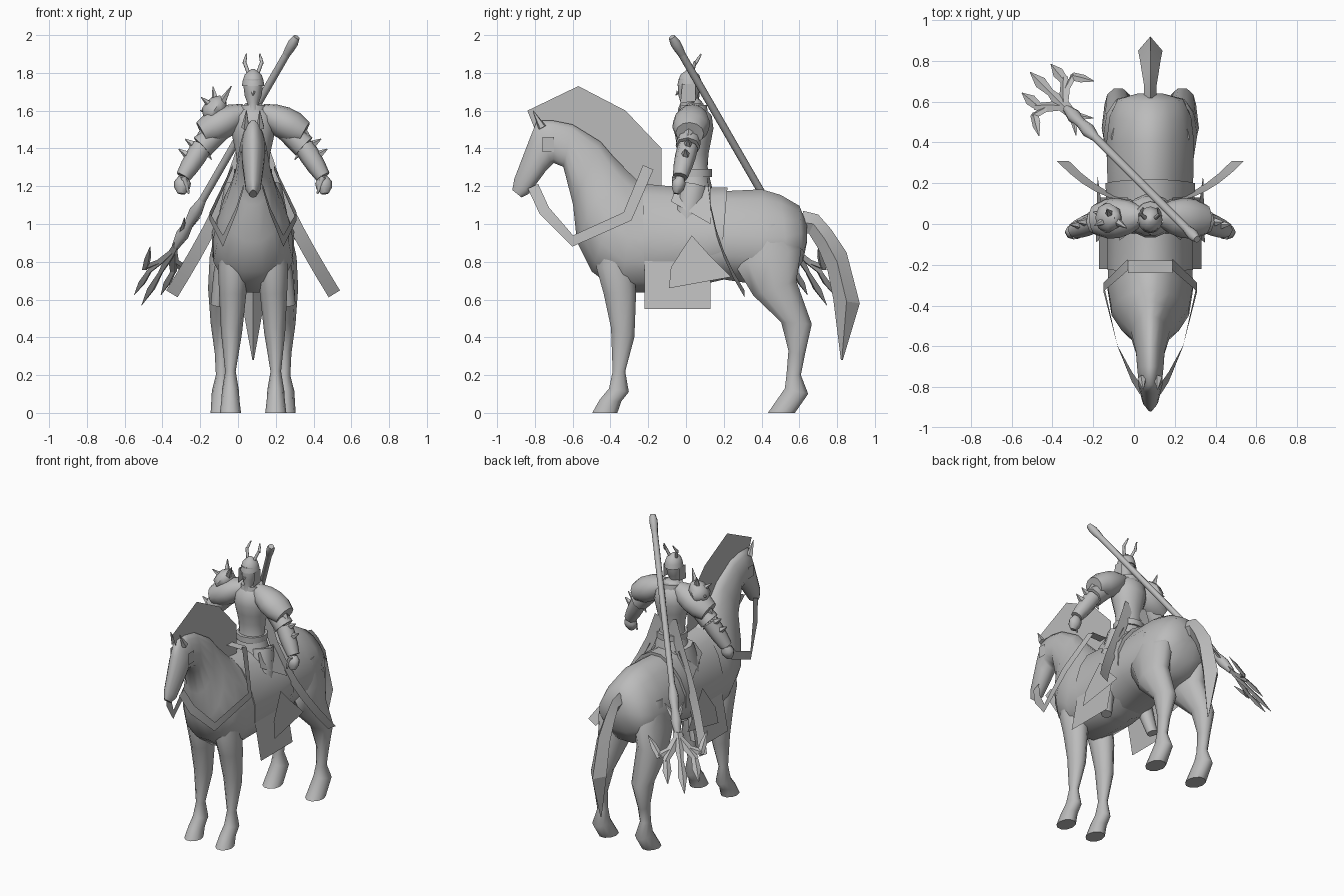
import bpy, bmesh, math
from mathutils import Vector

cube = bpy.data.objects.get("Cube")
if cube:
    bpy.data.objects.remove(cube, do_unlink=True)

CENTRE = 0.08  # centre line of horse and rider
AXIS_X, AXIS_Y, AXIS_Z = Vector((1, 0, 0)), Vector((0, 1, 0)), Vector((0, 0, 1))

grey = bpy.data.materials.new("plain grey")
grey.use_nodes = True
grey.diffuse_color = (0.5, 0.5, 0.5, 1)
grey.node_tree.nodes["Principled BSDF"].inputs["Base Color"].default_value = grey.diffuse_color


def place(point, side):
    """Offset from the centre line, mirrored for the right side."""
    return Vector((CENTRE + side * point[0], point[1], point[2]))


def finish(name, bm, angle=50):
    bmesh.ops.recalc_face_normals(bm, faces=bm.faces)
    mesh = bpy.data.meshes.new(name)
    bm.to_mesh(mesh)
    bm.free()
    mesh.materials.append(grey)
    part = bpy.data.objects.new(name, mesh)
    bpy.context.collection.objects.link(part)
    bpy.ops.object.select_all(action='DESELECT')
    part.select_set(True)
    bpy.context.view_layer.objects.active = part
    bpy.ops.object.shade_smooth_by_angle(angle=math.radians(angle))


def skin(name, ellipses, sides, angle=50, pear=0):
    """Skin ellipses given as centre, axis, axis; pear narrows one edge."""
    bm = bmesh.new()
    turns = [math.tau * i / sides for i in range(sides)]
    loops = [[bm.verts.new(c + u * math.cos(t) * (1 - pear * math.sin(t)) + v * math.sin(t))
              for t in turns] for c, u, v in ellipses]
    for low, high in zip(loops, loops[1:]):
        for i in range(sides):
            j = (i + 1) % sides
            bm.faces.new((low[i], low[j], high[j], high[i]))
    bm.faces.new(loops[0])
    bm.faces.new(loops[-1])
    finish(name, bm, angle)


def loft(name, outline, widths, offset=0, sides=14, angle=50, pear=0):
    """Outline pairs opposite edge points (y z, y z); widths are half widths."""
    ellipses = []
    for i, (row, width) in enumerate(zip(outline, widths)):
        # limbs splay outwards from their root
        x = CENTRE + offset * min(1, 0.8 + i / 20)
        a, b = Vector((x, *row[:2])), Vector((x, *row[2:]))
        ellipses.append(((a + b) / 2, AXIS_X * width, (a - b) / 2))
    skin(name, ellipses, sides, angle, pear)


def leg(name, outline, offset):
    """Loft whose width follows its depth."""
    depths = [math.dist(row[:2], row[2:]) for row in outline]
    loft(name, outline, [min(0.4 * d, 0.09) for d in depths], offset, 10)


def taper(name, start, end, radii, side=1, flat=1, ref=AXIS_Y, sides=8):
    """Straight turned form with evenly spaced radii, flattened along ref."""
    a, b = place(start, side), place(end, side)
    t = (b - a).normalized()
    v = (ref - t * ref.dot(t)).normalized()
    u = t.cross(v)
    last = len(radii) - 1
    skin(name, [(a.lerp(b, i / last), u * r, v * r * flat) for i, r in enumerate(radii)], sides)


def spike(name, start, end, radius, side=1):
    taper(name, start, end, (radius, radius / 10), side, sides=5)


def strip(name, points, axis, half, side):
    """Flat band along points, lying square to the axis."""
    bm = bmesh.new()
    pts = [place(p, side) for p in points]
    pairs = []
    for i, p in enumerate(pts):
        t = pts[min(i + 1, len(pts) - 1)] - pts[max(i - 1, 0)]
        d = t.cross(axis).normalized() * half
        pairs.append((bm.verts.new(p + d), bm.verts.new(p - d)))
    for (a, b), (c, d) in zip(pairs, pairs[1:]):
        bm.faces.new((a, b, d, c))
    finish(name, bm)


def plate(name, outline, reach=0, flare=0, side=1):
    """Flat sheet drawn in y z that leans outwards towards the ground."""
    bm = bmesh.new()
    bm.faces.new([bm.verts.new(place((reach - flare * z, y, z), side)) for y, z in outline])
    finish(name, bm)


# Horse body, neck and head, from rump to muzzle
loft("horse_body", [
    (.64, 1, .64, .9), (.6, 1.1, .62, .8), (.5, 1.16, .55, .7), (.4, 1.19, .4, .67),
    (.2, 1.18, .2, .7), (-.1, 1.18, -.1, .63), (-.25, 1.23, -.35, .63), (-.32, 1.3, -.5, .74),
    (-.38, 1.36, -.58, .9), (-.45, 1.44, -.6, 1.1), (-.6, 1.53, -.65, 1.3),
    (-.7, 1.55, -.7, 1.32), (-.79, 1.55, -.71, 1.31), (-.83, 1.45, -.74, 1.28),
    (-.91, 1.24, -.83, 1.16), (-.92, 1.18, -.87, 1.14)],
    (.06, .16, .2, .215, .21, .2, .21, .19, .14, .095, .07, .065, .06, .06, .04, .02), pear=0.25)
plate("mane", [(-.8, 1.5), (-.84, 1.6), (-.57, 1.73), (-.32, 1.6),
               (-.13, 1.4), (-.13, 1.2), (-.3, 1.2), (-.5, 1.4)])
loft("tail", [(.62, 1.07, .6, .95), (.7, 1.05, .65, .95), (.77, .97, .7, .87),
              (.85, .85, .75, .75), (.92, .58, .78, .6), (.83, .28, .82, .28)],
     (.03, .03, .04, .05, .06, .004), sides=4, angle=20)
loft("saddle", [(-.23, 1.22, -.22, .64), (0, 1.2, 0, .64), (.22, 1.2, .18, .73)],
     (.21, .21, .22), pear=0.2)

# Rider torso and head
taper("torso", (0, .04, 1.1), (0, .04, 1.64),
      (.13, .12, .1, .085, .09, .105, .12, .11, .04), flat=0.9, sides=14)
taper("belt", (0, .04, 1.25), (0, .04, 1.29), (.1, .1), sides=14)
taper("collar", (0, .04, 1.56), (0, .04, 1.63), (.08, .07), sides=12)
taper("head", (0, 0, 1.6), (0, .02, 1.76), (.03, .03, .045, .05, .053), flat=1.15, sides=12)
taper("helmet", (0, .02, 1.73), (0, .02, 1.82), (.06, .055, .045, .01), flat=1.1, sides=12)
spike("nose", (0, -.04, 1.7), (0, -.055, 1.68), .012)

shoulder = Vector((.1, .03, 1.57))
elbow = Vector((.27, .01, 1.41))
wrist = Vector((.37, -.03, 1.25))
fingers = Vector((.38, -.05, 1.16))
hip, knee, heel = Vector((.07, .04, 1.2)), Vector((.13, -.02, .9)), Vector((.19, .05, .57))

for side, label in ((1, "left_"), (-1, "right_")):
    # Horse legs and ears
    leg(label + "front_leg", [
        (-.46, .95, -.3, .95), (-.48, .77, -.27, .77), (-.44, .63, -.26, .63),
        (-.4, .45, -.27, .4), (-.39, .22, -.32, .22), (-.41, .13, -.3, .11),
        (-.46, .07, -.34, .06), (-.5, 0, -.36, 0)], side * .12)
    leg(label + "hind_leg", [
        (.35, 1, .5, 1), (.25, .78, .62, .87), (.35, .62, .59, .7), (.5, .48, .67, .47),
        (.54, .33, .63, .3), (.53, .2, .61, .2), (.52, .13, .65, .1), (.43, 0, .58, 0)],
        side * .165)
    spike(label + "ear", (.04, -.76, 1.51), (.035, -.81, 1.6), .023, side)

    # Tack and hanging cloth
    strip(label + "rein", [(.05, -.81, 1.2), (.09, -.75, 1.07), (.16, -.6, .91),
                           (.23, -.31, 1.04), (.11, -.2, 1.3)], AXIS_X, .03, side)
    strip(label + "rein_bridge", [(.11, -.21, 1.3), (0, -.21, 1.3)], AXIS_Z, .03, side)
    plate(label + "cheek_plate", [(-.76, 1.38), (-.7, 1.38), (-.7, 1.46), (-.76, 1.46)],
          reach=.07, side=side)
    plate(label + "saddle_cloth", [(-.22, 1), (-.22, .55), (.13, .55), (.13, 1)],
          reach=.35, flare=.18, side=side)
    plate(label + "skirt_flap", [(-.09, .66), (-.08, .77), (.03, .94), (.12, .84), (.24, .72)],
          reach=.36, flare=.14, side=side)
    plate(label + "hip_flap", [(-.05, 1.2), (-.08, 1.12), (.13, 1), (.13, 1.2)],
          reach=.71, flare=.5, side=side)
    # Sash tails sweep down, out and back
    steps = [i / 6 for i in range(7)]
    strip(label + "sash", [(.05 + .38 * t, .11 + .2 * t * t, 1.4 - .77 * t ** .8) for t in steps],
          AXIS_Y, .035, side)

    # Rider legs and boots
    taper(label + "thigh", hip, knee, (.08, .08, .05), side)
    taper(label + "shin", knee, heel, (.05, .05, .035), side)
    taper(label + "boot", heel + AXIS_Y * .06, heel - AXIS_Y * .15, (.02, .035, .035, .015), side)

    # Arms and hands
    taper(label + "upper_arm", shoulder, elbow, (.07, .06, .045), side)
    taper(label + "forearm", elbow, wrist, (.045, .05, .035), side)
    taper(label + "hand", wrist, fingers, (.025, .045, .042, .02), side, flat=0.8)
    taper(label + "thumb", wrist - AXIS_Y * .03, fingers - Vector((.04, .01, 0)),
          (.015, .013, .005), side)

    # Shoulder plates, gauntlets and their points
    taper(label + "shoulder_plate", (.04, .04, 1.6), (.27, .02, 1.48),
          (.04, .07, .085, .085, .065), side, flat=1.15, sides=12)
    taper(label + "upper_arm_plate", shoulder.lerp(elbow, .5), elbow, (.06, .065), side)
    taper(label + "gauntlet", elbow, wrist, (.055, .055, .05, .04), side)
    spike(label + "shoulder_tip", (.23, .02, 1.51), (.3, .01, 1.46), .05, side)
    spike(label + "elbow_spike", elbow, elbow - Vector((.05, 0, .07)), .025, side)
    for k in range(2):
        root = elbow.lerp(wrist, k / 3) + AXIS_X * .03
        spike(f"{label}gauntlet_spike_{k}", root, root + Vector((.06, 0, .04)), .03, side)

    # Helmet horns and cheek guards
    taper(label + "horn_base", (.025, .03, 1.8), (.047, .05, 1.86), (.01, .009), side)
    taper(label + "horn_tip", (.047, .05, 1.85), (.035, .08, 1.9), (.009, .008, .004), side)
    plate(label + "cheek_guard", [(-.02, 1.74), (.05, 1.74), (.05, 1.65), (-.03, 1.64)],
          reach=.06, side=side)

# Horned mask riding on the right shoulder
mask = Vector((.19, .03, 1.6))
taper("shoulder_mask", mask + Vector((.05, 0, -.05)), mask + Vector((-.03, 0, .07)),
      (.03, .06, .06, .05, .02), side=-1, flat=1.2)
for k in range(4):
    turn = math.radians(40 * k)
    ray = Vector((math.cos(turn), (-1) ** k / 3, math.sin(turn)))
    spike(f"mask_spike_{k}", mask + ray * .04, mask + ray * (.09 + k / 50), .025, side=-1)

# Polearm slung across the back
butt, point = Vector((.23, -.075, 1.99)), Vector((-.59, .745, .57))
along = (point - butt).normalized()
across = Vector((1, 1, 0)).normalized()
normal = along.cross(across)
LENGTH = (point - butt).length


def weapon(name, start, end, radii, flat=0.5, sides=4):
    """Start and end are (distance back from the tip, sideways)."""
    a, b = (point - along * back + across * out for back, out in (start, end))
    taper(name, a, b, radii, flat=flat, ref=normal, sides=sides)


weapon("pommel", (LENGTH, 0), (LENGTH - .12, 0), (.018, .027, .025, .02), 1, 8)
weapon("shaft", (LENGTH - .1, 0), (.4, 0), (.02, .02), 1, 8)
weapon("blade_socket", (.72, 0), (.4, 0), (.02, .035, .025, .035, .02), 1, 8)
weapon("centre_blade", (.45, 0), (0, 0), (.025, .035, .018, .03, .002))
for side, label in ((1, "left_"), (-1, "right_")):
    weapon(label + "prong_root", (.38, 0), (.22, side * .1), (.02, .03, .02))
    weapon(label + "prong_tip", (.24, side * .09), (.07, side * .1), (.02, .028, .002))
    weapon(label + "hook_root", (.3, side * .05), (.26, side * .14), (.02, .022))
    weapon(label + "hook_tip", (.25, side * .13), (.4, side * .19), (.022, .022, .002))
    weapon(label + "socket_barb", (.48, 0), (.6, side * .06), (.025, .015, .002))
